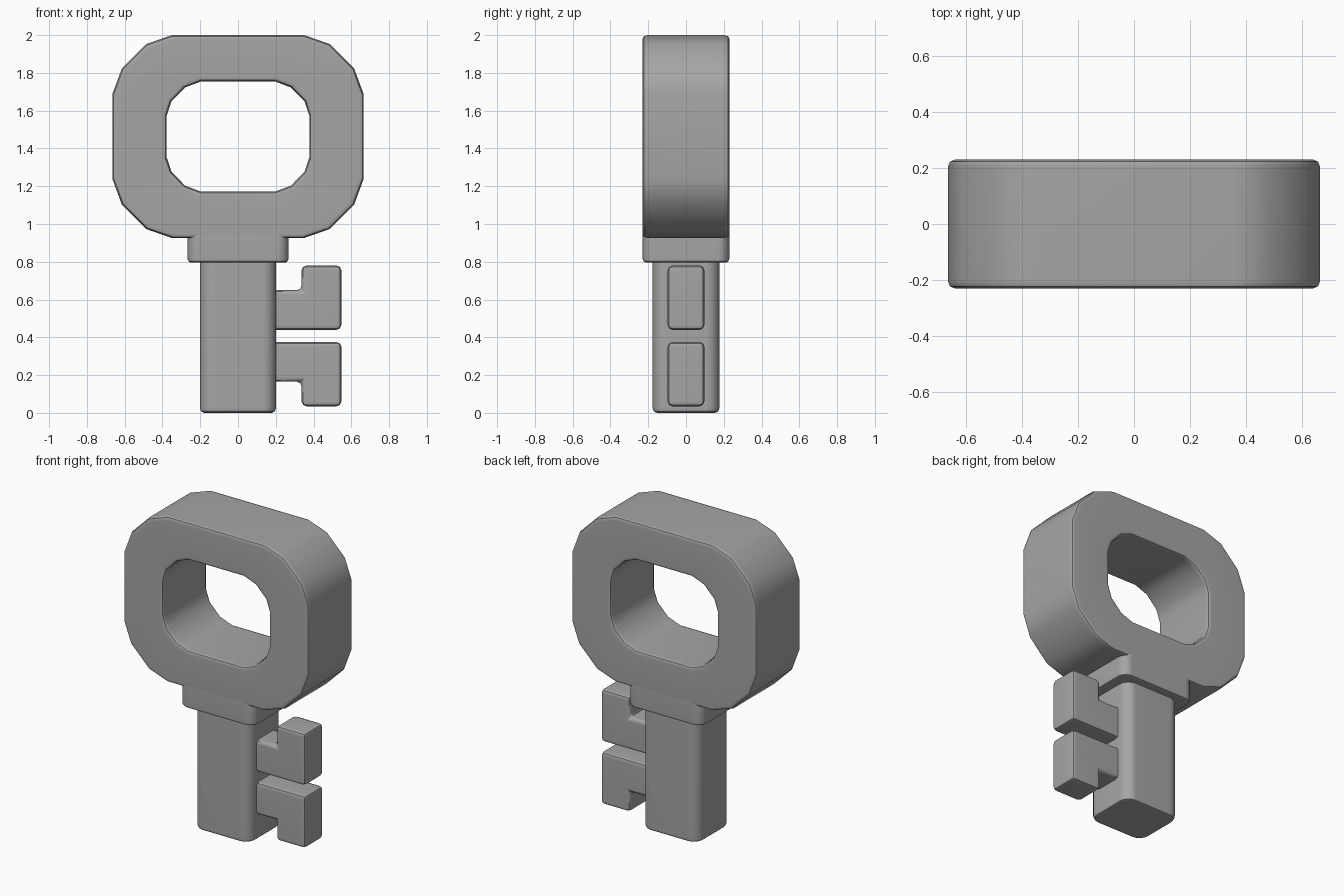
import bpy, bmesh, math

if "Cube" in bpy.data.objects:
    bpy.data.objects.remove(bpy.data.objects["Cube"], do_unlink=True)

GREY = (0.38, 0.38, 0.38, 1)
metal = bpy.data.materials.new("plain_grey")
metal.use_nodes = True
metal.diffuse_color = GREY
metal.node_tree.nodes["Principled BSDF"].inputs["Base Color"].default_value = GREY


def mirror_corner(pts):
    """Closed outline from the points of its upper right corner, top to side."""
    half = pts + [(x, -y) for x, y in reversed(pts)]
    return half + [(-x, y) for x, y in reversed(half)]


def rounded_rect(hx, hy, r, steps=4):
    arc = [math.radians(90 - 90 * i / steps) for i in range(steps + 1)]
    return mirror_corner([(hx - r + r * math.cos(a), hy - r + r * math.sin(a)) for a in arc])


def prism(name, outline, lo, hi, place, bevel, hole=None, segments=2):
    """Extrude an outline, optionally with a matching hole, and round its edges."""
    bm = bmesh.new()

    def ring(pts, h):
        return [bm.verts.new(place(a, b, h)) for a, b in pts]

    def bridge(p, q):
        for i in range(len(p)):
            j = (i + 1) % len(p)
            bm.faces.new((p[i], p[j], q[j], q[i]))

    near, far = ring(outline, lo), ring(outline, hi)
    bridge(near, far)
    if hole:
        near_hole, far_hole = ring(hole, lo), ring(hole, hi)
        bridge(near_hole, far_hole)
        bridge(near, near_hole)
        bridge(far, far_hole)
    else:
        bm.faces.new(near)
        bm.faces.new(far)
    bmesh.ops.recalc_face_normals(bm, faces=bm.faces)
    mesh = bpy.data.meshes.new(name)
    bm.to_mesh(mesh)
    bm.free()
    mesh.materials.append(metal)
    obj = bpy.data.objects.new(name, mesh)
    bpy.context.collection.objects.link(obj)

    mod = obj.modifiers.new("rounded_edges", 'BEVEL')
    mod.width = bevel
    mod.segments = segments
    mod.limit_method = 'ANGLE'
    mod.angle_limit = math.radians(32)
    bpy.ops.object.select_all(action='DESELECT')
    obj.select_set(True)
    bpy.context.view_layer.objects.active = obj
    bpy.ops.object.modifier_apply(modifier=mod.name)
    bpy.ops.object.shade_smooth_by_angle(angle=math.radians(40))
    weighted = obj.modifiers.new("flat_face_normals", 'WEIGHTED_NORMAL')
    weighted.keep_sharp = True
    return obj


def upright(x, y, h):
    return (x, y, h)


def facing(x, z, h):
    return (x, h, z)


# Bow: thick faceted ring
outer = mirror_corner([(0.35, 0.537), (0.485, 0.49), (0.615, 0.36), (0.665, 0.225)])
inner = mirror_corner([(0.195, 0.292), (0.28, 0.26), (0.352, 0.187), (0.378, 0.11)])
prism("bow", outer, -0.23, 0.23, lambda x, z, h: (x, h, z + 1.463), 0.025, hole=inner)

# Collar below the bow, its top buried in the ring
prism("collar", rounded_rect(0.267, 0.229, 0.06), 0.795, 0.98, upright, 0.02)

# Shaft
prism("shaft", rounded_rect(0.202, 0.177, 0.07), 0, 0.85, upright, 0.025)

# Two L-shaped teeth, one turned up and one turned down
for name, base, step, tip in (("upper_tooth", 0.44, 0.65, 0.78),
                              ("lower_tooth", 0.375, 0.165, 0.035)):
    outline = [(0.14, base), (0.547, base), (0.547, tip),
               (0.337, tip), (0.337, step), (0.14, step)]
    prism(name, outline, -0.097, 0.097, facing, 0.025)
